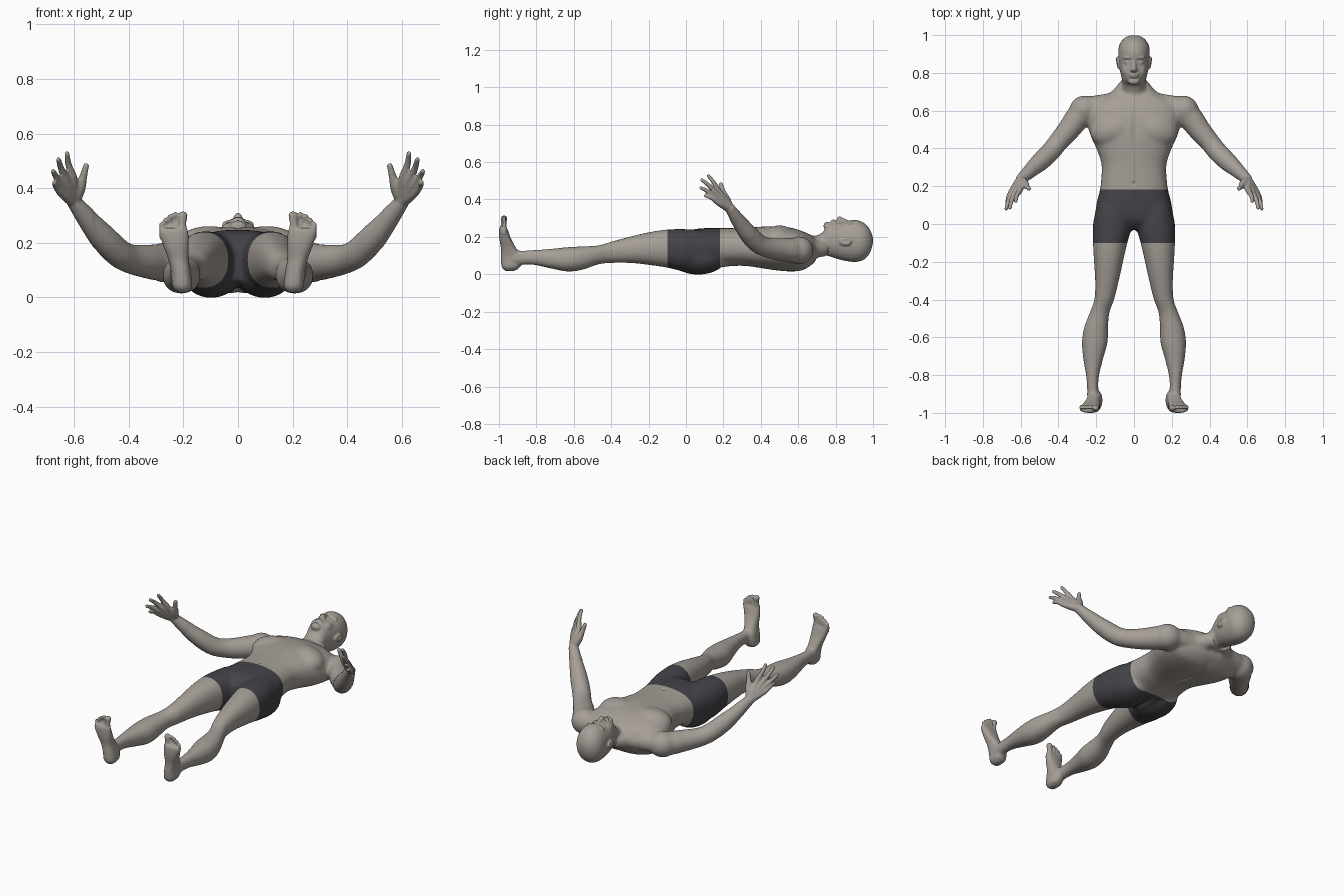
import bpy, bmesh, math
from mathutils import Vector, Matrix

cube = bpy.data.objects.get("Cube")
if cube:
    bpy.data.objects.remove(cube, do_unlink=True)


def material(name, rgb):
    m = bpy.data.materials.new(name)
    m.use_nodes = True
    m.diffuse_color = (*rgb, 1)
    m.node_tree.nodes["Principled BSDF"].inputs["Base Color"].default_value = (*rgb, 1)
    return m


skin = material("skin", (0.38, 0.345, 0.31))
cloth = material("dark_cloth", (0.058, 0.056, 0.066))
bm = bmesh.new()


def spline(rows, steps=5):
    """Catmull-Rom interpolation through rows of numbers."""
    pts = [Vector(r) for r in rows]
    out = []
    for i in range(len(pts) - 1):
        a, b, c, d = pts[max(i - 1, 0)], pts[i], pts[i + 1], pts[min(i + 2, len(pts) - 1)]
        for k in range(steps):
            t = k / steps
            out.append(b + (c - a) * (t / 2) + (2 * a - 5 * b + 4 * c - d) * (t * t / 2)
                       + (3 * b - a - 3 * c + d) * (t ** 3 / 2))
    return out + [pts[-1]]


def loft(rings, power=2.0, n=28):
    """Skin a closed tube over (centre, u half axis, v half axis) rings."""
    def sp(v):
        return math.copysign(abs(v) ** (2 / power), v)
    loops = []
    for c, u, v in rings:
        angles = [2 * math.pi * i / n for i in range(n)]
        loops.append([bm.verts.new(c + u * sp(math.cos(a)) + v * sp(math.sin(a))) for a in angles])
    faces = [bm.faces.new((p[i], p[(i + 1) % n], q[(i + 1) % n], q[i]))
             for p, q in zip(loops, loops[1:]) for i in range(n)]
    faces += [bm.faces.new(loops[0][::-1]), bm.faces.new(loops[-1])]
    bmesh.ops.recalc_face_normals(bm, faces=faces)


def along_y(rows, power=2.0):
    """Rows of y, x0, x1, z0, z1."""
    loft([(Vector(((a + b) / 2, y, (c + d) / 2)), Vector(((b - a) / 2, 0, 0)),
           Vector((0, 0, (d - c) / 2))) for y, a, b, c, d in spline(rows)], power)


def along_z(rows, power=2.0):
    """Rows of z, x0, x1, y0, y1."""
    loft([(Vector(((a + b) / 2, (c + d) / 2, z)), Vector(((b - a) / 2, 0, 0)),
           Vector((0, (d - c) / 2, 0))) for z, a, b, c, d in spline(rows)], power)


def blob(centre, radii, tilt=0):
    m = Matrix.Translation(centre) @ Matrix.Rotation(tilt, 4, 'Z') @ Matrix.Diagonal((*radii, 1))
    bmesh.ops.create_uvsphere(bm, u_segments=24, v_segments=14, radius=1, matrix=m)


def tube(rows):
    """Round limb through rows of x, y, z, radius with a rounded tip."""
    pts = spline(rows)
    rings = []
    for i, p in enumerate(pts):
        d = (pts[min(i + 1, len(pts) - 1)] - pts[max(i - 1, 0)]).xyz.normalized()
        u = d.cross(Vector((0.3, 0.5, 0.8))).normalized()
        rings.append((p.xyz, u * p.w, d.cross(u) * p.w))
    loft(rings, n=18)
    blob(pts[-1].xyz, [pts[-1].w] * 3)


# Leg and buttock
along_y([(.1, .03, .195, .03, .235), (0, .01, .217, .015, .242), (-.1, .035, .217, .035, .24),
         (-.2, .058, .212, .05, .225), (-.3, .08, .206, .06, .202), (-.4, .105, .21, .06, .175),
         (-.47, .13, .235, .052, .155), (-.55, .137, .265, .025, .15), (-.63, .14, .276, .014, .146),
         (-.72, .165, .268, .03, .137), (-.82, .187, .252, .05, .13), (-.93, .187, .247, .05, .125)], 2.2)
blob((.098, .065, .085), (.105, .15, .087))

# Foot and toes
along_z([(.018, .185, .22, -.965, -.92), (.04, .168, .24, -.985, -.885), (.09, .172, .245, -.99, -.875),
         (.14, .18, .256, -.99, -.908), (.19, .18, .274, -.998, -.935), (.235, .182, .288, -1, -.952),
         (.255, .187, .284, -.995, -.962)], 2.4)
tube([(.205, -.975, .24, .018), (.204, -.975, .275, .015), (.202, -.973, .298, .0175)])
for x, tip in ((.23, .304), (.248, .296), (.265, .283), (.28, .267)):
    tube([(x - .004, -.975, .22, .013), (x, -.966, tip - .025, .0075), (x, -.973, tip, .0095)])

# Shoulder slope and arm
tube([(.03, .735, .14, .045), (.1, .655, .13, .05), (.2, .625, .13, .057), (.27, .605, .13, .068)])
blob((.265, .605, .128), (.08, .075, .075), -.6)
tube([(.2, .61, .13, .06), (.28, .58, .128, .068), (.345, .5, .133, .061), (.4, .435, .143, .054),
      (.44, .385, .165, .053), (.49, .335, .215, .051), (.545, .285, .28, .04), (.598, .238, .348, .028)])

# Hand: each finger runs from the wrist over its knuckle
fingers = [((.605, .178, .44), (.626, .12, .527)), ((.627, .165, .428), (.657, .085, .505)),
           ((.642, .162, .409), (.677, .08, .462)), ((.65, .168, .387), (.672, .104, .42))]
for knuckle, tip in fingers:
    wrist, k, t = Vector((.6, .236, .35)), Vector(knuckle), Vector(tip)
    base = wrist.lerp(k, .1)
    bend = k.lerp(t, .5) + Vector((.006, 0, .006))
    tube([(*base, .023), (*wrist.lerp(k, .6), .02), (*k, .016), (*bend, .012), (*t, .0095)])
tube([(.598, .235, .355, .022), (.58, .215, .4, .022), (.566, .197, .445, .014), (.556, .187, .482, .011)])

# Chest muscle, ear, eyelid and cheek
blob((.105, .5, .185), (.13, .095, .077), -.25)
blob((.084, .852, .175), (.011, .034, .022), -.2)
blob((.034, .857, .26), (.018, .012, .016))
blob((.036, .815, .24), (.028, .045, .033))

# Mirror the paired parts
copy = bmesh.ops.duplicate(bm, geom=bm.verts[:] + bm.edges[:] + bm.faces[:])["geom"]
for v in copy:
    if isinstance(v, bmesh.types.BMVert):
        v.co.x *= -1
bmesh.ops.reverse_faces(bm, faces=[f for f in copy if isinstance(f, bmesh.types.BMFace)])

# Torso, then head with neck: rows of y, half width, back, front
torso = [(-.03, .1, .06, .19), (.02, .2, .025, .235), (.1, .2, .02, .247), (.18, .181, .035, .248),
         (.25, .173, .043, .248), (.32, .173, .043, .25), (.4, .2, .032, .255), (.48, .235, .02, .258),
         (.56, .25, .014, .25), (.62, .24, .02, .232), (.665, .18, .045, .212), (.695, .1, .07, .2)]
head = [(.64, .1, .06, .2), (.69, .072, .085, .206), (.73, .064, .1, .225), (.75, .062, .1, .255),
        (.77, .065, .095, .278), (.81, .074, .082, .284), (.85, .08, .072, .283), (.9, .083, .066, .291),
        (.94, .08, .073, .281), (.97, .065, .095, .258), (.99, .042, .13, .225), (.999, .015, .165, .195)]
for rows, power in ((torso, 2.4), (head, 2.1)):
    along_y([(y, -w, w, back, front) for y, w, back, front in rows], power)

# Nose, brow, lips and chin
tube([(0, .872, .278, .009), (0, .84, .29, .011), (0, .82, .297, .0135)])
blob((0, .815, .288), (.021, .01, .012))
blob((0, .88, .268), (.06, .013, .021))
blob((0, .791, .281), (.026, .007, .013))
blob((0, .78, .279), (.023, .007, .013))
blob((0, .755, .258), (.032, .02, .024))

# Fuse everything into one skin
raw = bpy.data.meshes.new("body_parts")
bm.to_mesh(raw)
bm.free()
body = bpy.data.objects.new("body", raw)
bpy.context.collection.objects.link(body)
mod = body.modifiers.new("fuse", 'REMESH')
mod.mode = 'VOXEL'
mod.voxel_size = 0.0048
fused = bpy.data.meshes.new_from_object(body.evaluated_get(bpy.context.evaluated_depsgraph_get()))
body.modifiers.clear()
body.data = fused
bpy.data.meshes.remove(raw)
fused.name = "body"
fused.materials.clear()
for m in (skin, cloth):
    fused.materials.append(m)

# Soften the joins, least on face, hands and feet
bm = bmesh.new()
bm.from_mesh(fused)
broad = [v for v in bm.verts if -.9 < v.co.y < .73 and abs(v.co.x) < .53]
for group, rounds in ((bm.verts[:], 2), (broad, 28)):
    for _ in range(rounds):
        bmesh.ops.smooth_vert(bm, verts=group, factor=.5, use_axis_x=True, use_axis_y=True, use_axis_z=True)

# Sculpted hollows: centre, radii, offset
hollows = [((.03, .868, .28), (.017, .008, .04), (0, 0, -.005)),
           ((.095, .855, .178), (.012, .014, .009), (-.009, 0, 0)),
           ((0, .5, .26), (.012, .1, .05), (0, 0, -.006)),
           ((0, .215, .25), (.008, .01, .03), (0, 0, -.008)),
           ((0, .4, .02), (.02, .18, .04), (0, 0, .012)),
           ((.05, .69, .2), (.03, .02, .04), (0, 0, -.006)),
           ((0, .06, .01), (.016, .09, .06), (0, 0, .02))]
for v in bm.verts:
    p = Vector((abs(v.co.x), v.co.y, v.co.z))
    side = -1 if v.co.x < 0 else 1
    for centre, size, push in hollows:
        d = sum(((p[i] - centre[i]) / size[i]) ** 2 for i in range(3))
        if d < 6:
            v.co += Vector((push[0] * side, push[1], push[2])) * math.exp(-d)

# Shorts: clean cuts at waist and hems, coloured by position
for y in (.183, -.1):
    bmesh.ops.bisect_plane(bm, geom=bm.verts[:] + bm.edges[:] + bm.faces[:],
                           plane_co=(0, y, 0), plane_no=(0, 1, 0), dist=1e-5)
for f in bm.faces:
    c = f.calc_center_median()
    f.material_index = int(-.1 < c.y < .183 and abs(c.x) < .3)
    f.smooth = True
bm.to_mesh(fused)
bm.free()
